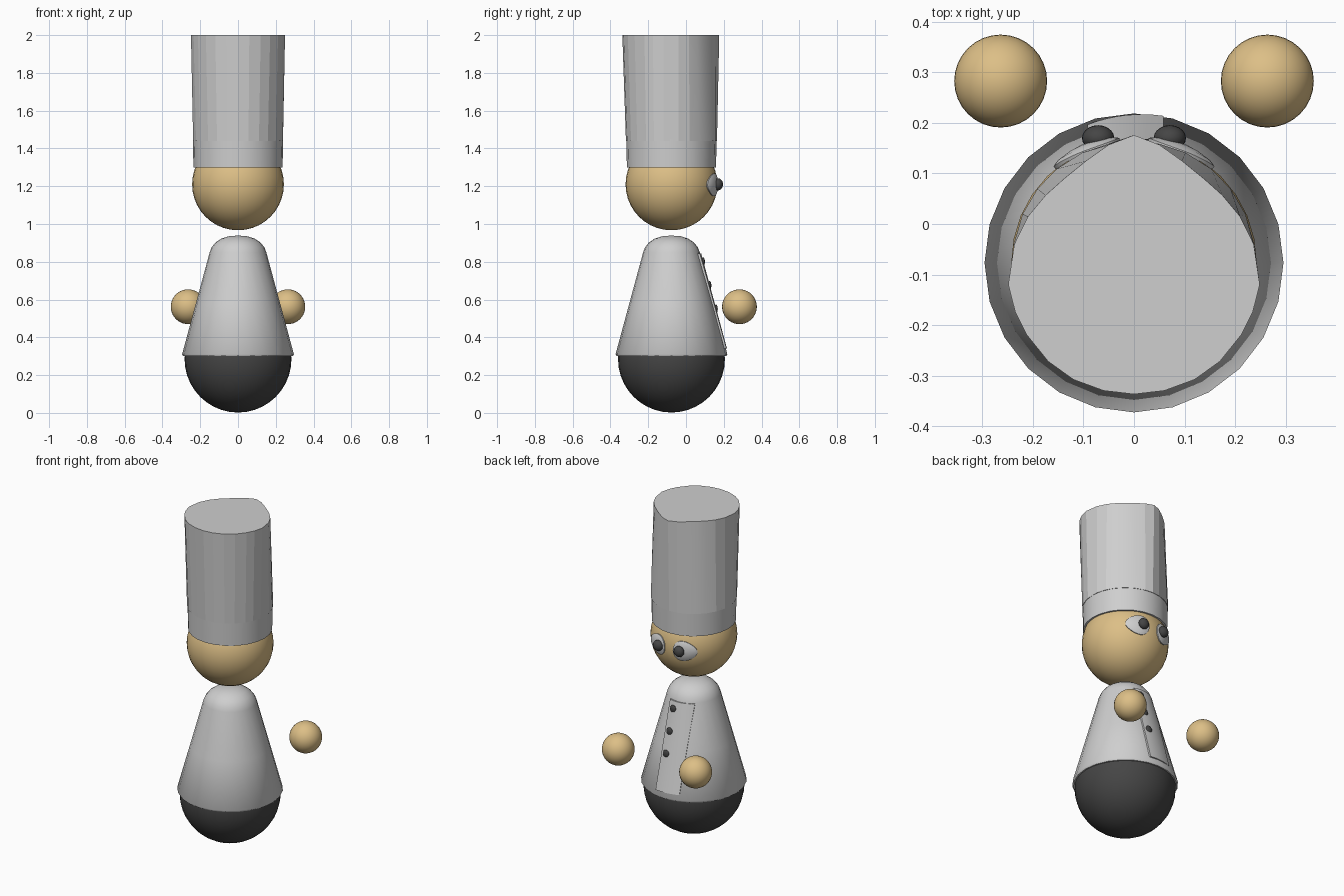
import bpy, bmesh, math
from mathutils import Vector

if "Cube" in bpy.data.objects:
    bpy.data.objects.remove(bpy.data.objects["Cube"])

CY = -0.077  # depth of the body axis


def material(name, r, g, b):
    m = bpy.data.materials.new(name)
    m.diffuse_color = (r, g, b, 1)
    m.use_nodes = True
    m.node_tree.nodes["Principled BSDF"].inputs["Base Color"].default_value = m.diffuse_color
    return m


WHITE = material("chef white", 0.62, 0.62, 0.62)
SKIN = material("skin tan", 0.72, 0.52, 0.24)
DARK = material("charcoal", 0.06, 0.06, 0.06)


def finish(name, bm, mat, angle=35):
    bmesh.ops.recalc_face_normals(bm, faces=bm.faces)
    me = bpy.data.meshes.new(name)
    bm.to_mesh(me)
    bm.free()
    me.materials.append(mat)
    ob = bpy.data.objects.new(name, me)
    bpy.context.collection.objects.link(ob)
    bpy.ops.object.select_all(action='DESELECT')
    bpy.context.view_layer.objects.active = ob
    ob.select_set(True)
    if angle:
        bpy.ops.object.shade_smooth_by_angle(angle=math.radians(angle))
    return ob


def loft(bm, rings, cap_start=True, cap_end=True):
    """Skin a list of equally long closed loops."""
    loops = [[bm.verts.new(p) for p in ring] for ring in rings]
    n = len(loops[0])
    for a, b in zip(loops, loops[1:]):
        for i in range(n):
            j = (i + 1) % n
            bm.faces.new((a[i], a[j], b[j], b[i]))
    if cap_start:
        bm.faces.new(loops[0])
    if cap_end:
        bm.faces.new(loops[-1])


def circle(r, z, n=24):
    return [(r * math.sin(math.tau * i / n), CY + r * math.cos(math.tau * i / n), z)
            for i in range(n)]


def ball(name, centre, r, mat):
    bm = bmesh.new()
    bmesh.ops.create_uvsphere(bm, u_segments=32, v_segments=20, radius=r)
    bmesh.ops.translate(bm, verts=bm.verts, vec=centre)
    return finish(name, bm, mat, 60)


def coat_radius(z):
    return 0.296 - (z - 0.31) * (0.296 - 0.15) / (0.85 - 0.31)


# Rounded trousers, head and floating hands
ball("trousers", (0, CY, 0.285), 0.283, DARK)
ball("head", (0, CY, 1.21), 0.243, SKIN)
for side, label in ((-1, "left"), (1, "right")):
    ball(label + "_hand", (side * 0.264, 0.283, 0.562), 0.092, SKIN)

# Conical coat with domed shoulders and a turned-in hem
bm = bmesh.new()
loft(bm, [circle(r, z) for r, z in (
    (0.27, 0.30), (0.29, 0.30), (0.296, 0.31), (0.223, 0.58), (0.15, 0.85), (0.14, 0.876),
    (0.12, 0.901), (0.09, 0.922), (0.05, 0.935), (0.012, 0.938))])
finish("coat", bm, WHITE, 50)

# Overlapping front flap, raised along its open edge
bm = bmesh.new()
cols, rows = 8, 6
grids = []
for skin in (0, 1):
    grid = []
    for j in range(rows + 1):
        z = 0.34 + (0.845 - 0.34) * j / rows
        line = []
        for i in range(cols + 1):
            t = i / cols
            x = 0.058 - 0.15 * t
            lift = 0.008 * (1 - t) + 0.001 if skin else -0.01
            r = coat_radius(z) + lift
            line.append(bm.verts.new((x, CY + math.sqrt(r * r - x * x), z)))
        grid.append(line)
    grids.append(grid)
    for j in range(rows):
        for i in range(cols):
            bm.faces.new((grid[j][i], grid[j][i + 1], grid[j + 1][i + 1], grid[j + 1][i]))
inner, outer = grids
for j in range(rows):
    for i in (0, cols):
        bm.faces.new((inner[j][i], inner[j + 1][i], outer[j + 1][i], outer[j][i]))
for i in range(cols):
    for j in (0, rows):
        bm.faces.new((inner[j][i], inner[j][i + 1], outer[j][i + 1], outer[j][i]))
finish("coat_flap", bm, WHITE)

# Column of buttons
for k, z in enumerate((0.80, 0.675, 0.55)):
    bm = bmesh.new()
    bmesh.ops.create_uvsphere(bm, u_segments=16, v_segments=10, radius=0.021)
    r, x = coat_radius(z) + 0.006, 0.025
    bmesh.ops.scale(bm, verts=bm.verts, vec=(1, 0.45, 1.1))
    bmesh.ops.translate(bm, verts=bm.verts, vec=(x, CY + math.sqrt(r * r - x * x), z))
    finish(f"button_{k + 1}", bm, DARK, 60)

# Hat band
bm = bmesh.new()
loft(bm, [circle(0.236, 1.30), circle(0.239, 1.45)])
finish("hat_band", bm, WHITE, 40)

# Tall hat, round at the band and flattened towards a blunt front point at the top
half = ((0, 0.176), (0.05, 0.157), (0.095, 0.125), (0.138, 0.09), (0.175, 0.057),
        (0.21, 0.015), (0.237, -0.04), (0.249, -0.12), (0.235, -0.175), (0.212, -0.22),
        (0.17, -0.272), (0.12, -0.308), (0.06, -0.33), (0, -0.337))
outline = list(half) + [(-x, y) for x, y in reversed(half[1:-1])]
top = [(x, y, 2.0) for x, y in outline]
base = []
for x, y in outline:
    d = Vector((x, y - CY)).normalized() * 0.241
    base.append((d.x, CY + d.y, 1.44))
bm = bmesh.new()
loft(bm, [base, top])
finish("hat_tube", bm, WHITE, 12)

# Eyes: curved oval whites hugging the head, with domed pupils
for side, label in ((-1, "left"), (1, "right")):
    rings = []
    for f, r in ((0.3, 0.225), (1.0, 0.225), (1.0, 0.249), (0.8, 0.253), (0.4, 0.255), (0.05, 0.256)):
        ring = []
        for i in range(24):
            a = math.tau * i / 24
            az = 0.405 + 0.29 * f * math.cos(a)
            el = -0.01 + 0.24 * f * math.sin(a) * (1 - 0.25 * math.cos(a))
            ring.append((side * r * math.sin(az) * math.cos(el),
                         CY + r * math.cos(az) * math.cos(el), 1.21 + r * math.sin(el)))
        rings.append(ring)
    bm = bmesh.new()
    loft(bm, rings)
    finish(label + "_eye_white", bm, WHITE, 40)
    bm = bmesh.new()
    bmesh.ops.create_uvsphere(bm, u_segments=20, v_segments=12, radius=0.032)
    bmesh.ops.scale(bm, verts=bm.verts, vec=(1, 0.8, 1))
    bmesh.ops.translate(bm, verts=bm.verts, vec=(side * 0.071, 0.17, 1.21))
    finish(label + "_pupil", bm, DARK, 60)
